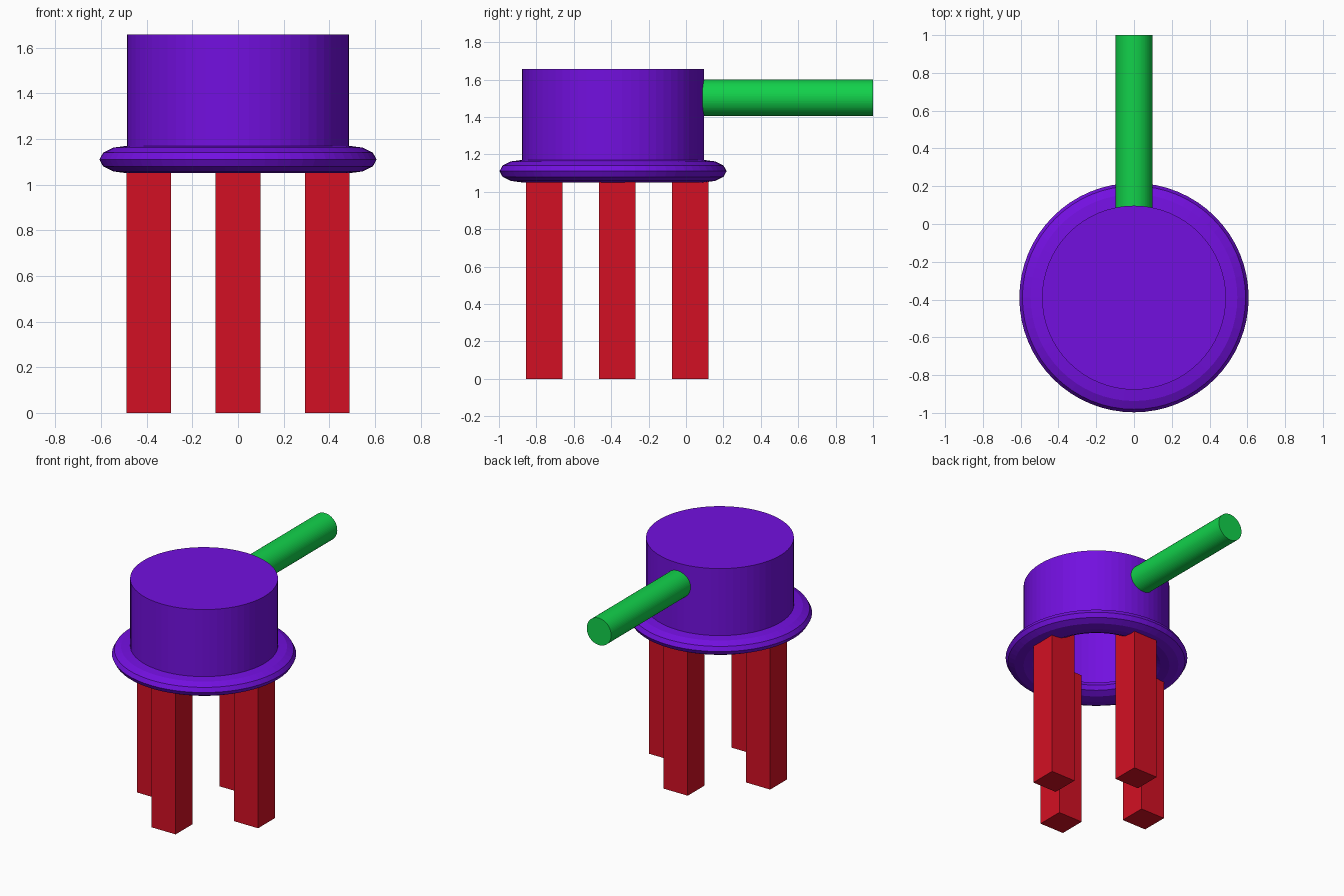
import bpy
import bmesh
import math

cube = bpy.data.objects.get("Cube")
if cube:
    bpy.data.objects.remove(cube, do_unlink=True)


def material(name, color):
    m = bpy.data.materials.new(name)
    m.use_nodes = True
    m.diffuse_color = (*color, 1)
    m.node_tree.nodes["Principled BSDF"].inputs["Base Color"].default_value = (*color, 1)
    return m


purple = material("purple", (0.17, 0.005, 0.74))
red = material("red", (0.65, 0.005, 0.017))
green = material("green", (0.006, 0.64, 0.07))

CENTRE_Y = -0.39
RIM_Z = 1.11


def finish(name, mat):
    ob = bpy.context.object
    ob.name = ob.data.name = name
    ob.data.materials.append(mat)
    return ob


def cylinder(name, mat, radius, depth, location, rotation=(0, 0, 0)):
    bpy.ops.mesh.primitive_cylinder_add(vertices=64, radius=radius, depth=depth,
                                        location=location, rotation=rotation)
    return finish(name, mat)


# Bowl: closed on top, open underneath
bowl = cylinder("bowl", purple, 0.487, 1.657 - RIM_Z, (0, CENTRE_Y, (1.657 + RIM_Z) / 2))
bm = bmesh.new()
bm.from_mesh(bowl.data)
bottom = [f for f in bm.faces if f.normal.z < -0.9]
bmesh.ops.delete(bm, geom=bottom, context='FACES_ONLY')
bm.to_mesh(bowl.data)
bm.free()

# Flattened ring around the opening
bpy.ops.mesh.primitive_torus_add(major_segments=64, minor_segments=12, major_radius=0.487,
                                 minor_radius=0.12, location=(0, CENTRE_Y, RIM_Z))
rim = finish("rim", purple)
rim.scale.z = 0.5

# Handle pointing backwards
cylinder("handle", green, 0.098, 0.95, (0, 0.525, 1.503), (math.pi / 2, 0, 0))

# Four square legs in a cross layout
LEG_TOP = 1.13
legs = {"front_leg": (0, -1), "back_leg": (0, 1), "left_leg": (1, 0), "right_leg": (-1, 0)}
for name, (dx, dy) in legs.items():
    bpy.ops.mesh.primitive_cube_add(size=1, location=(dx * 0.39, -0.368 + dy * 0.39, LEG_TOP / 2))
    leg = finish(name, red)
    leg.scale = (0.195, 0.195, LEG_TOP)
